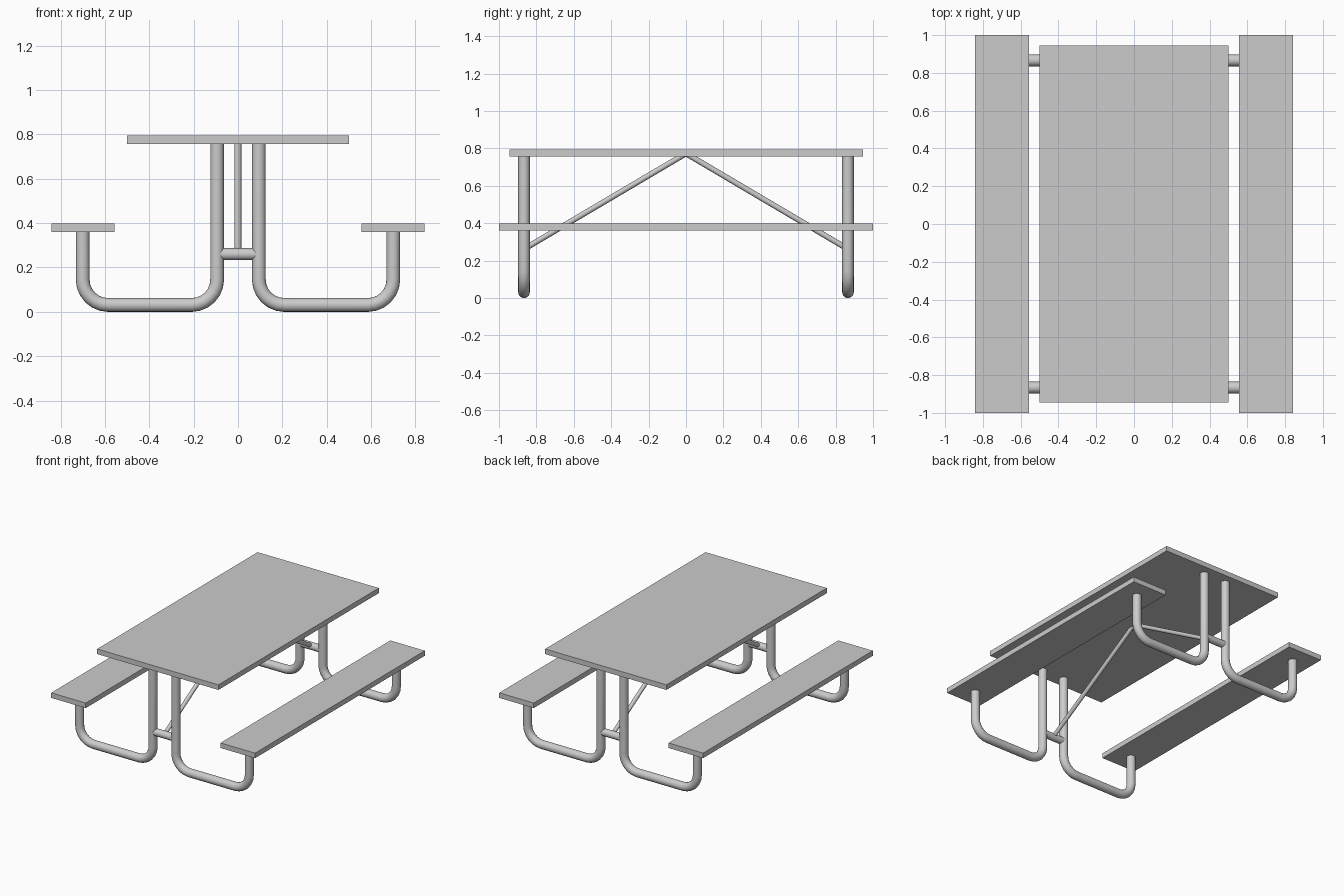
import bpy, math

if "Cube" in bpy.data.objects:
    bpy.data.objects.remove(bpy.data.objects["Cube"])

R = 0.031          # frame tube radius
FRAME_Y = 0.866    # distance of each leg frame from the centre
INNER_X, OUTER_X = 0.094, 0.70
TOP_UNDER, SEAT_UNDER = 0.757, 0.36


def slab(name, center, size):
    bpy.ops.mesh.primitive_cube_add(size=1, location=center)
    ob = bpy.context.object
    ob.name = name
    ob.scale = size
    bpy.ops.object.transform_apply(location=False, rotation=False, scale=True)
    return ob


def tube(name, points, radius):
    cu = bpy.data.curves.new(name, 'CURVE')
    cu.dimensions = '3D'
    cu.bevel_depth = radius
    cu.bevel_resolution = 6
    cu.use_fill_caps = True
    sp = cu.splines.new('POLY')
    sp.points.add(len(points) - 1)
    for p, co in zip(sp.points, points):
        p.co = (*co, 1)
    ob = bpy.data.objects.new(name, cu)
    bpy.context.collection.objects.link(ob)
    bpy.ops.object.select_all(action='DESELECT')
    ob.select_set(True)
    bpy.context.view_layer.objects.active = ob
    bpy.ops.object.convert(target='MESH')
    bpy.ops.object.shade_smooth_by_angle(angle=math.radians(40))
    return bpy.context.object


def leg_path(side, y, bend=0.115, steps=6):
    # down from the table, along the ground, up to the bench
    pts = [(INNER_X, TOP_UNDER + 0.002)]
    for cx, start in ((INNER_X + bend, 180), (OUTER_X - bend, 270)):
        for i in range(steps + 1):
            a = math.radians(start + 90 * i / steps)
            pts.append((cx + bend * math.cos(a), R + bend + bend * math.sin(a)))
    pts.append((OUTER_X, SEAT_UNDER + 0.002))
    return [(side * x, y, z) for x, z in pts]


# Table top
slab("table_top", (0, 0, 0.776), (1.0, 1.89, 0.038))

# Benches
for side, label in ((-1, "left"), (1, "right")):
    slab(f"{label}_bench", (side * 0.6985, 0, 0.379), (0.285, 2.0, 0.038))

for sy, end in ((-1, "front"), (1, "back")):
    y = sy * FRAME_Y
    # Bent tube legs
    for side, label in ((-1, "left"), (1, "right")):
        tube(f"{end}_{label}_leg", leg_path(side, y), R)
    # Crossbar joining the two legs
    tube(f"{end}_crossbar", [(-INNER_X, y, 0.26), (INNER_X, y, 0.26)], 0.027)
    # Diagonal brace up to the middle of the table
    tube(f"{end}_brace", [(0, y, 0.262), (0, 0, 0.773)], 0.015)
